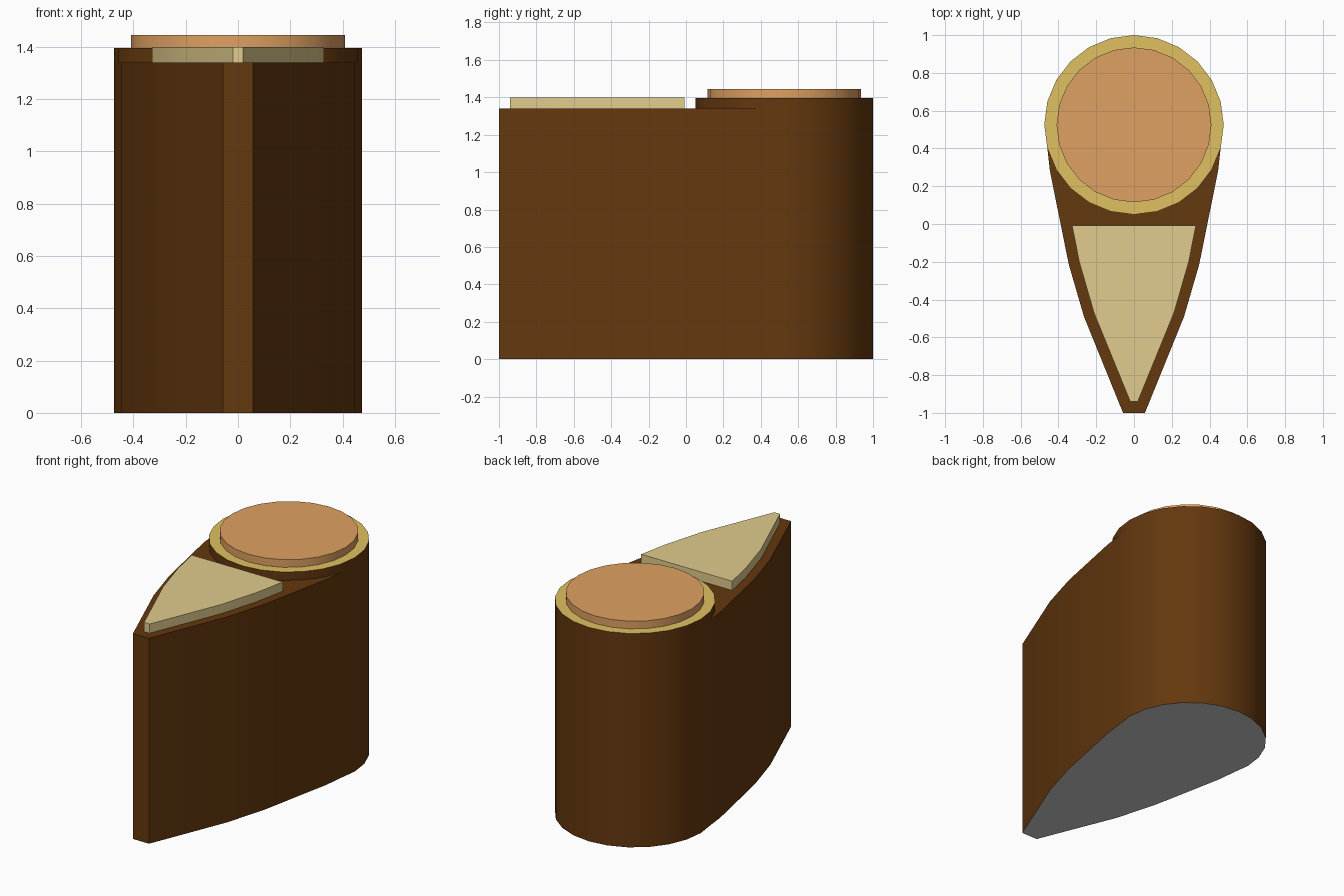
import bpy, bmesh, math

if "Cube" in bpy.data.objects:
    bpy.data.objects.remove(bpy.data.objects["Cube"])

CY, R, SIDES = 0.525, 0.475, 24
Z_STEP, Z_RIM = 1.34, 1.395


def linear(c):
    return ((c / 255 + 0.055) / 1.055) ** 2.4 if c > 10 else c / 255 / 12.92


def material(name, *rgb):
    m = bpy.data.materials.new(name)
    m.diffuse_color = (*[linear(c) for c in rgb], 1)
    m.use_nodes = True
    m.node_tree.nodes["Principled BSDF"].inputs["Base Color"].default_value = m.diffuse_color
    return m


def arc(radius, start, end):
    """Points of the round end, in steps of the circle's facets."""
    return [(radius * math.cos(math.tau * i / SIDES), CY + radius * math.sin(math.tau * i / SIDES))
            for i in range(start, end)]


def prism(name, outline, z0, z1, side, top, bottom=True):
    """Extrude a counter-clockwise outline; slots: side, top, bare underside."""
    bm = bmesh.new()
    lo = [bm.verts.new((x, y, z0)) for x, y in outline]
    hi = [bm.verts.new((x, y, z1)) for x, y in outline]
    n = len(outline)
    for i in range(n):
        j = (i + 1) % n
        bm.faces.new((lo[i], lo[j], hi[j], hi[i]))
    bm.faces.new(hi).material_index = 1
    if bottom:
        bm.faces.new(lo[::-1]).material_index = 2
    me = bpy.data.meshes.new(name)
    bm.to_mesh(me)
    bm.free()
    for m in (side, top, None):
        me.materials.append(m)
    ob = bpy.data.objects.new(name, me)
    bpy.context.collection.objects.link(ob)
    bpy.ops.object.select_all(action='DESELECT')
    ob.select_set(True)
    bpy.context.view_layer.objects.active = ob
    bpy.ops.object.shade_smooth_by_angle(angle=math.radians(30))
    return ob


brown = material("dark_brown", 100, 56, 14)
yellow = material("yellow_rim", 224, 192, 97)
orange = material("orange", 223, 161, 98)
cream = material("cream", 225, 204, 141)

# Teardrop body: tapered nose mirrored about x = 0, round back
nose = [(0.058, -1.0), (0.265, -0.49), (0.345, -0.215), (0.445, 0.28)]
left = [(-x, y) for x, y in reversed(nose)]
prism("body", nose + arc(R, -1, 14) + left, 0, Z_STEP, brown, brown)

# Raised round post with a yellow rim, and the disc on top of it
prism("round_rim", arc(R, 0, SIDES), Z_STEP, Z_RIM, brown, yellow, False)
prism("round_pad", arc(0.41, 0, SIDES), Z_RIM, 1.445, orange, orange, False)

# Tapered pad on the nose
half = [(0.02, -0.94), (0.212, -0.47), (0.29, -0.2), (0.328, -0.007)]
prism("wedge_pad", half + [(-x, y) for x, y in reversed(half)], Z_STEP, 1.40, cream, cream, False)
